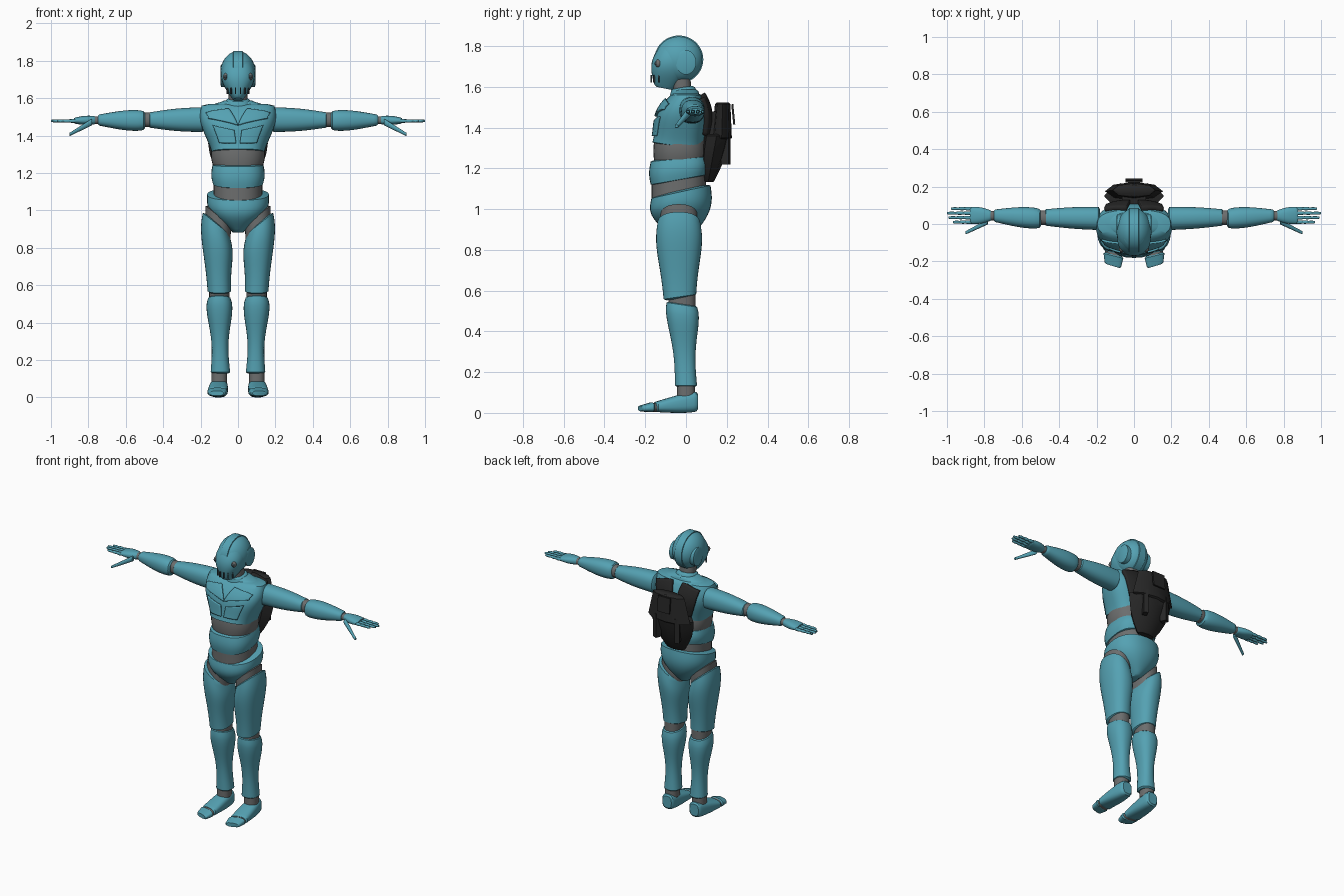
import bpy, bmesh, math
from mathutils import Matrix, Vector

if "Cube" in bpy.data.objects:
    bpy.data.objects.remove(bpy.data.objects["Cube"], do_unlink=True)

X, Y, Z = range(3)
NONE = (0, 0)


def material(name, *colour):
    m = bpy.data.materials.new(name)
    m.use_nodes = True
    m.diffuse_color = (*colour, 1)
    m.node_tree.nodes["Principled BSDF"].inputs["Base Color"].default_value = (*colour, 1)
    return m


TEAL = material("teal armour", .09, .36, .45)
GREY = material("grey joint", .15, .155, .155)
BLACK = material("black pack", .02, .02, .02)
DARK = material("dark slot", .04, .06, .07)


def finish(name, bm, mat, mirror=False):
    bmesh.ops.recalc_face_normals(bm, faces=bm.faces)
    mesh = bpy.data.meshes.new(name)
    bm.to_mesh(mesh)
    bm.free()
    mesh.materials.append(mat)
    part = bpy.data.objects.new(name, mesh)
    bpy.context.collection.objects.link(part)
    bpy.ops.object.select_all(action='DESELECT')
    part.select_set(True)
    bpy.context.view_layer.objects.active = part
    bpy.ops.object.shade_smooth_by_angle(angle=math.radians(35))
    if mirror:
        part.modifiers.new("Mirror", 'MIRROR')
    return part


def segment(name, mat, start, end, size, end_size=None, bulge=NONE, skew=1, waves=1,
            tilt=NONE, end_tilt=NONE, axis=Z, mirror=False, sides=32, power=2.3,
            steps=16, cap=.008):
    # tapered body along an axis; a sine swells it, and its end cuts may be tilted
    start, end = Vector(start), Vector(end)
    size, bulge, tilt, end_tilt = map(Vector, (size, bulge, tilt, end_tilt))
    end_size = Vector(end_size) if end_size else size
    across = [i for i in (X, Y, Z) if i != axis]
    rim = math.copysign(cap, end[axis] - start[axis])
    stations = [(i / steps, 0, 1) for i in range(steps + 1)]
    stations = [(0, -rim, .8)] + stations + [(1, rim, .8)]
    bm = bmesh.new()
    loops = []
    for u, shift, shrink in stations:
        swell = math.sin(math.pi * waves * u ** skew)
        radius = (size.lerp(end_size, u) + bulge * swell) * shrink
        slope = tilt.lerp(end_tilt, u)
        loop = []
        for k in range(sides):
            turn = math.tau * k / sides
            offset = Vector([r * math.copysign(abs(w) ** (2 / power), w)
                             for r, w in zip(radius, (math.cos(turn), math.sin(turn)))])
            point = start.lerp(end, u)
            point[axis] += shift + slope.dot(offset)
            for i, d in zip(across, offset):
                point[i] += d
            loop.append(bm.verts.new(point))
        loops.append(loop)
    for low, high in zip(loops, loops[1:]):
        for k in range(sides):
            bm.faces.new((low[k - 1], low[k], high[k], high[k - 1]))
    bm.faces.new(loops[0])
    bm.faces.new(loops[-1])
    return finish(name, bm, mat, mirror)


def box(name, mat, centre, size, rotation=Matrix(), mirror=False):
    bm = bmesh.new()
    place = Matrix.Translation(centre) @ rotation.to_4x4() @ Matrix.Diagonal((*size, 1))
    bmesh.ops.create_cube(bm, size=1, matrix=place)
    finish(name, bm, mat, mirror)


def ball(name, mat, centre, radii, mirror=False):
    bm = bmesh.new()
    place = Matrix.Translation(centre) @ Matrix.Diagonal((*radii, 1))
    bmesh.ops.create_uvsphere(bm, u_segments=32, v_segments=20, radius=1, matrix=place)
    finish(name, bm, mat, mirror)


def plate(name, mat, corners, depth, target, thickness=.012, cells=12):
    # four-cornered plate wrapped on to another part and mirrored
    low_in, low_out, high_out, high_in = [Vector((x, depth, z)) for x, z in corners]
    bm = bmesh.new()
    bmesh.ops.create_grid(bm, x_segments=cells, y_segments=cells, size=.5)
    for v in bm.verts:
        u, w = v.co.x + .5, v.co.y + .5
        v.co = low_in.lerp(low_out, u).lerp(high_in.lerp(high_out, u), w)
    part = finish(name, bm, mat)
    wrap = part.modifiers.new("Wrap", 'SHRINKWRAP')
    wrap.target = target
    wrap.wrap_mode = 'ABOVE_SURFACE'
    wrap.offset = .005
    solid = part.modifiers.new("Thickness", 'SOLIDIFY')
    solid.thickness = thickness
    solid.offset = 0
    part.modifiers.new("Mirror", 'MIRROR')


# Head
ball("skull", TEAL, centre=(0, -.035, 1.735), radii=(.094, .12, .116))
segment("crest_band", TEAL, start=(-.025, -.035, 1.735), end=(.025, -.035, 1.735),
        size=(.12, .117), axis=X, sides=48, power=2, steps=1, cap=.004)
segment("face_mask", TEAL, start=(0, -.105, 1.6), end=(0, -.04, 1.82),
        size=(.032, .05), end_size=(.06, .075), bulge=(.043, .033), tilt=(0, -.2))
segment("ear_disc", TEAL, start=(.06, 0, 1.72), end=(.09, 0, 1.72),
        size=(.05, .06), axis=X, mirror=True, power=2, steps=1, cap=.004)
ball("eye_socket", GREY, centre=(.062, -.135, 1.715), radii=(.018, .016, .02), mirror=True)
ball("eye_lens", DARK, centre=(.066, -.145, 1.715), radii=(.01, .01, .01), mirror=True)
for degrees in (12, 36, 60):
    angle = math.radians(degrees)
    spot = (.064 * math.sin(angle), -.095 - .077 * math.cos(angle), 1.64)
    box("mouth_slot", DARK, spot, size=(.006, .008, .035),
        rotation=Matrix.Rotation(angle, 3, 'Z'), mirror=True)

# Neck and torso
segment("neck", GREY, start=(0, -.015, 1.55), end=(0, -.025, 1.65), size=(.05, .046))
segment("collar", TEAL, start=(0, -.01, 1.56), end=(0, -.015, 1.59),
        size=(.08, .07), end_size=(.063, .058), tilt=(0, .15), end_tilt=(0, .15))
chest = segment("chest", TEAL, start=(0, -.04, 1.31), end=(0, 0, 1.56),
                size=(.14, .125), end_size=(.195, .075), bulge=(.025, .03), skew=1.5,
                tilt=(0, -.15), sides=48, power=2.6)
segment("shoulder_yoke", TEAL, start=(0, 0, 1.55), end=(0, 0, 1.58),
        size=(.19, .07), end_size=(.09, .06))
plate("pec_plate", TEAL, corners=((.01, 1.36), (.11, 1.36), (.15, 1.46), (.02, 1.43)),
      depth=-.17, target=chest)
plate("collar_plate", TEAL, corners=((0, 1.45), (.17, 1.5), (.2, 1.55), (.05, 1.57)),
      depth=-.13, target=chest)
segment("midriff", GREY, start=(0, -.03, 1.2), end=(0, -.03, 1.37),
        size=(.12, .12), end_size=(.135, .12), bulge=(.016, .01))
segment("abdomen", TEAL, start=(0, -.035, 1.145), end=(0, -.035, 1.245),
        size=(.135, .138), bulge=(.008, .008), tilt=(0, .18), end_tilt=(0, .08), power=2.6)
segment("waist", GREY, start=(0, -.035, 1.03), end=(0, -.035, 1.18), size=(.13, .134))
segment("pelvis", TEAL, start=(0, -.025, .89), end=(0, -.025, 1.085),
        size=(.035, .075), end_size=(.165, .145), bulge=(.045, .034), end_tilt=(0, .22))

# Legs
segment("hip_joint", GREY, start=(.108, -.035, .9), end=(.105, -.035, .97),
        size=(.068, .09), tilt=(.8, 0), end_tilt=(.8, 0), mirror=True)
segment("thigh", TEAL, start=(.1, -.03, .57), end=(.118, -.035, .93),
        size=(.063, .08), end_size=(.07, .105), bulge=(.016, .014), skew=2,
        tilt=(0, .15), end_tilt=(.8, 0), mirror=True)
segment("knee", GREY, start=(.1, -.02, .6), end=(.1, -.02, .5),
        size=(.054, .067), mirror=True)
segment("shin", TEAL, start=(.1, -.02, .53), end=(.094, 0, .135),
        size=(.06, .075), end_size=(.052, .054), bulge=(.01, .008), skew=.7, waves=2,
        tilt=(0, -.15), mirror=True)
segment("ankle", GREY, start=(.1, 0, .14), end=(.1, 0, .08), size=(.042, .044), mirror=True)
segment("foot", TEAL, start=(.1, .05, .055), end=(.11, -.145, .03),
        size=(.04, .048), end_size=(.053, .026), bulge=(.005, .006), skew=.7,
        end_tilt=(.2, 0), axis=Y, mirror=True, power=2.8)
segment("toe_joint", GREY, start=(.11, -.135, .027), end=(.11, -.175, .027),
        size=(.045, .022), tilt=(.2, 0), end_tilt=(.2, 0), axis=Y, mirror=True)
segment("toes", TEAL, start=(.11, -.17, .028), end=(.113, -.217, .022),
        size=(.053, .024), end_size=(.044, .016), tilt=(.25, 0), end_tilt=(.3, 0),
        axis=Y, mirror=True, power=2.8)

# Arms
segment("upper_arm", TEAL, start=(.19, .03, 1.485), end=(.47, .035, 1.483),
        size=(.062, .066), end_size=(.044, .041), bulge=(.004, .006), axis=X, mirror=True)
segment("elbow", GREY, start=(.45, .034, 1.484), end=(.52, .034, 1.484),
        size=(.039, .039), axis=X, mirror=True)
segment("forearm", TEAL, start=(.505, .03, 1.48), end=(.74, .044, 1.483),
        size=(.05, .05), end_size=(.034, .03), bulge=(.011, .011), skew=.7,
        axis=X, mirror=True)
segment("wrist", GREY, start=(.73, .045, 1.482), end=(.78, .045, 1.482),
        size=(.025, .021), axis=X, mirror=True)
segment("palm", TEAL, start=(.77, .045, 1.482), end=(.868, .046, 1.48),
        size=(.029, .023), end_size=(.045, .017), bulge=(.006, .004), axis=X, mirror=True)
segment("thumb", TEAL, start=(.785, .01, 1.47), end=(.898, -.046, 1.407),
        size=(.014, .018), end_size=(.009, .009), axis=X, mirror=True, sides=16, cap=.004)

# Fingers, three bulging segments each
for finger, tip in enumerate((.965, .988, .996, .975)):
    knuckle = Vector((.865, .01 + .024 * finger, 1.478))
    end = Vector((tip, knuckle.y, knuckle.z))
    for joint in range(3):
        radius = Vector((.01, .01)) * (1 - joint / 10)
        segment("finger_segment", TEAL, knuckle.lerp(end, joint / 3),
                knuckle.lerp(end, (joint + 1) / 3), size=radius * .8, bulge=radius / 5,
                axis=X, mirror=True, sides=12, steps=4, cap=.004)

# Backpack
plate("harness", BLACK, corners=((0, 1.36), (.11, 1.36), (.165, 1.55), (.04, 1.58)),
      depth=.1, target=chest, thickness=.035)
segment("pack_body", BLACK, start=(0, .11, 1.14), end=(0, .15, 1.36),
        size=(.07, .03), end_size=(.16, .07), bulge=(.02, .01), sides=8, power=2, steps=4)
segment("pack_housing", BLACK, start=(0, .175, 1.35), end=(0, .18, 1.515),
        size=(.155, .05), end_size=(.115, .038), sides=8, power=2, steps=1)
box("pack_bracket", BLACK, centre=(0, .11, 1.42), size=(.13, .1, .12))
box("pack_rib", BLACK, centre=(.075, .195, 1.3), size=(.03, .04, .16),
    rotation=Matrix.Rotation(-.4, 3, 'Z'), mirror=True)
box("pack_flap", BLACK, centre=(0, .232, 1.465), size=(.09, .01, .1),
    rotation=Matrix.Rotation(.1, 3, 'X'))
